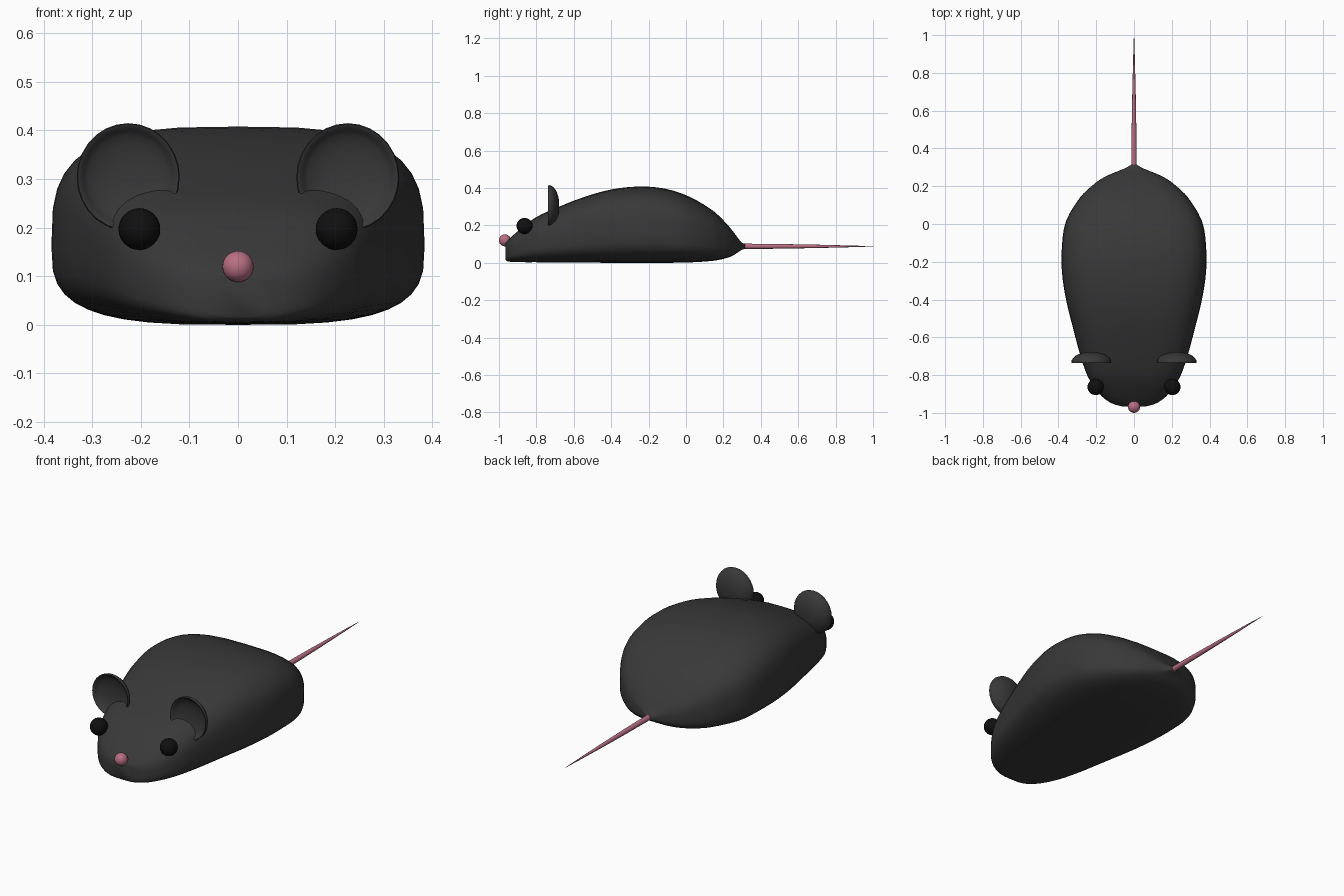
import bpy, bmesh, math
from mathutils import Vector

if "Cube" in bpy.data.objects:
    bpy.data.objects.remove(bpy.data.objects["Cube"])


def material(name, rgb):
    m = bpy.data.materials.new(name)
    m.diffuse_color = (*rgb, 1)
    m.use_nodes = True
    m.node_tree.nodes["Principled BSDF"].inputs["Base Color"].default_value = m.diffuse_color
    return m


charcoal = material("charcoal", (0.04, 0.04, 0.04))
black = material("black", (0.005, 0.005, 0.005))
pink = material("pink", (0.48, 0.16, 0.23))


def finish(bm, name, mat, angle=60):
    bmesh.ops.recalc_face_normals(bm, faces=bm.faces)
    me = bpy.data.meshes.new(name)
    bm.to_mesh(me)
    bm.free()
    ob = bpy.data.objects.new(name, me)
    bpy.context.collection.objects.link(ob)
    me.materials.append(mat)
    bpy.ops.object.select_all(action='DESELECT')
    ob.select_set(True)
    bpy.context.view_layer.objects.active = ob
    bpy.ops.object.shade_smooth_by_angle(angle=math.radians(angle))
    return ob


def loft(rings, name, mat):
    """Skin closed rings of points and cap both ends."""
    bm = bmesh.new()
    loops = [[bm.verts.new(p) for p in ring] for ring in rings]
    n = len(loops[0])
    for a, b in zip(loops, loops[1:]):
        for i in range(n):
            j = (i + 1) % n
            bm.faces.new((a[i], a[j], b[j], b[i]))
    bm.faces.new(loops[0])
    bm.faces.new(loops[-1])
    return finish(bm, name, mat)


def smooth_stations(rows, steps):
    """Catmull-Rom through the rows, with uneven spacing along the first value."""
    def slope(i, k):
        a, b = rows[max(i - 1, 0)], rows[min(i + 1, len(rows) - 1)]
        return (b[k] - a[k]) / (b[0] - a[0])
    out = []
    for i in range(len(rows) - 1):
        p, q = rows[i], rows[i + 1]
        h = q[0] - p[0]
        for s in range(steps):
            t = s / steps
            row = [p[0] + h * t]
            for k in range(1, len(p)):
                row.append((2*t**3 - 3*t*t + 1) * p[k] + (t**3 - 2*t*t + t) * h * slope(i, k)
                           + (3*t*t - 2*t**3) * q[k] + (t**3 - t*t) * h * slope(i + 1, k))
            out.append(row)
    return out + [list(rows[-1])]


# Body: stations of y, half width, bottom, top
stations = [
    (-0.966, 0.060, 0.016, 0.103), (-0.955, 0.105, 0.008, 0.116),
    (-0.93, 0.150, 0.005, 0.142), (-0.90, 0.182, 0.004, 0.168),
    (-0.86, 0.213, 0.003, 0.202), (-0.80, 0.248, 0.003, 0.245),
    (-0.70, 0.283, 0.002, 0.291), (-0.55, 0.323, 0.001, 0.350),
    (-0.40, 0.360, 0.0, 0.392), (-0.25, 0.382, 0.0, 0.408),
    (-0.11, 0.381, 0.0, 0.396), (0.015, 0.360, 0.002, 0.355),
    (0.14, 0.286, 0.010, 0.282), (0.20, 0.225, 0.021, 0.227),
    (0.25, 0.155, 0.038, 0.170), (0.295, 0.048, 0.067, 0.111),
    (0.315, 0.013, 0.076, 0.101)]


def body_ring(y, w, b, t, n=40, power=3.2):
    mid = b + 0.4 * (t - b)
    ring = []
    for i in range(n):
        a = 2 * math.pi * i / n
        c, s = math.cos(a), math.sin(a)
        x = w * math.copysign(abs(c) ** (2 / power), c)
        z = mid + (t - mid if s > 0 else mid - b) * math.copysign(abs(s) ** (2 / power), s)
        ring.append(Vector((x, y, z)))
    return ring


loft([body_ring(*s) for s in smooth_stations(stations, 3)], "body", charcoal)

# Tail: tapering straight rod
tail = [(0.29, 0.0145), (0.5, 0.0125), (0.7, 0.009), (0.88, 0.0045), (1.0, 0.0008)]
loft([[Vector((r * math.cos(k * math.pi / 6), y, 0.088 + r * math.sin(k * math.pi / 6)))
       for k in range(12)] for y, r in tail], "tail", pink)


def ball(name, centre, r, mat):
    bm = bmesh.new()
    bmesh.ops.create_uvsphere(bm, u_segments=28, v_segments=16, radius=r)
    bmesh.ops.translate(bm, verts=bm.verts, vec=centre)
    finish(bm, name, mat)


# Nose
ball("nose", (0, -0.968, 0.12), 0.032, pink)


def ear(name, side):
    """Shallow cup: bulging back, thick rim, hollow front."""
    # scale of the outline and y offset, from back centre over the rim to front centre
    profile = [(math.sin(a), 0.055 * math.cos(a)) for a in
               [math.pi / 2 * k / 7 for k in range(1, 8)]]
    profile += [(0.98, -0.005), (0.93, -0.003)]
    profile += [(0.90 * math.cos(a), 0.032 * math.sin(a)) for a in
                [math.pi / 2 * k / 6 for k in range(1, 6)]]
    rings = []
    for s, dy in profile:
        rings.append([Vector((side * (0.226 + 0.106 * s * math.cos(a)), -0.732 + dy,
                              0.304 + 0.111 * s * math.sin(a)))
                      for a in [2 * math.pi * k / 28 for k in range(28)]])
    loft(rings, name, charcoal)


# Eyes and ears on both sides
for label, side in (("left", -1), ("right", 1)):
    ball(label + "_eye", (side * 0.203, -0.863, 0.197), 0.043, black)
    ear(label + "_ear", side)
